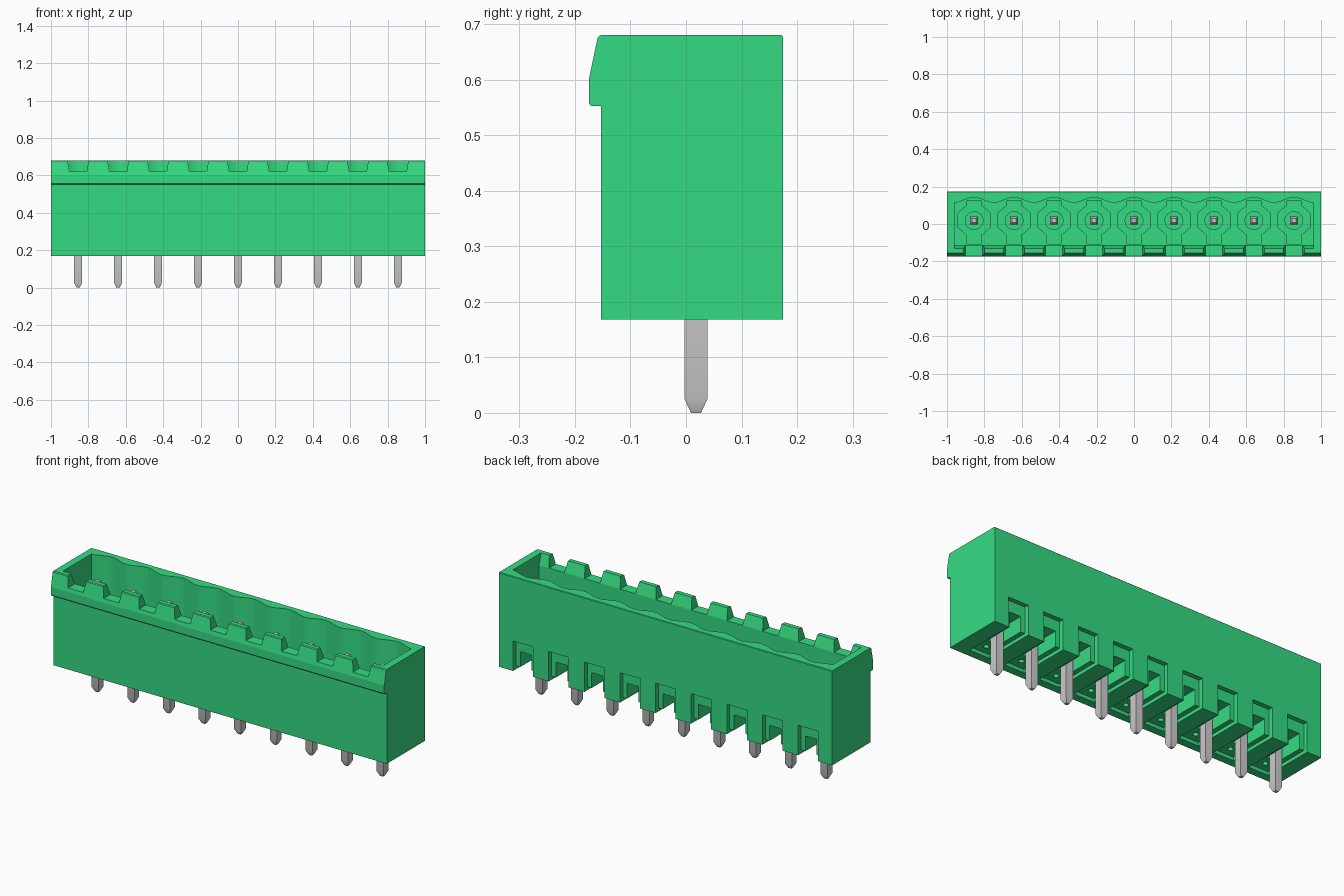
import bpy, bmesh, math
from mathutils import Vector

cube = bpy.data.objects.get("Cube")
if cube:
    bpy.data.objects.remove(cube, do_unlink=True)

PITCH = 0.2137
PIN_X = [(i - 4) * PITCH for i in range(9)]
PIN_Y = 0.018
BASE, TOP, FLOOR = 0.168, 0.68, 0.34


def material(name, rgb):
    m = bpy.data.materials.new(name)
    m.use_nodes = True
    m.diffuse_color = (*rgb, 1)
    m.node_tree.nodes["Principled BSDF"].inputs["Base Color"].default_value = (*rgb, 1)
    return m


GREEN = material("housing green", (0.036, 0.71, 0.225))
GREY = material("pin grey", (0.62, 0.62, 0.62))


def finish(name, bm, mat):
    bmesh.ops.recalc_face_normals(bm, faces=bm.faces)
    mesh = bpy.data.meshes.new(name)
    bm.to_mesh(mesh)
    bm.free()
    mesh.materials.append(mat)
    ob = bpy.data.objects.new(name, mesh)
    bpy.context.collection.objects.link(ob)
    return ob


def prism(bm, points, axis, lo, hi):
    """Extrude a 2D outline along x (points y,z), y (points x,z) or z (points x,y)."""
    def ring(t):
        coords = [list(p) for p in points]
        for c in coords:
            c.insert(axis, t)
        return [bm.verts.new(Vector(c)) for c in coords]
    a, b = ring(lo), ring(hi)
    loft(bm, [a, b])


def loft(bm, rings):
    """Skin a stack of vertex rings and cap both ends."""
    bm.faces.new(rings[0])
    bm.faces.new(rings[-1])
    for a, b in zip(rings, rings[1:]):
        for i in range(len(a)):
            j = (i + 1) % len(a)
            bm.faces.new((a[i], a[j], b[j], b[i]))


def rect(x, half, y0, y1):
    return [(x - half, y0), (x + half, y0), (x + half, y1), (x - half, y1)]


def circle(x, y, r, n):
    return [(x + r * math.cos(2 * math.pi * i / n), y + r * math.sin(2 * math.pi * i / n))
            for i in range(n)]


def cut(target, name, outlines, axis, lo, hi):
    """Subtract a set of separate prisms from the target."""
    bm = bmesh.new()
    for pts in outlines:
        prism(bm, pts, axis, lo, hi)
    cutter = finish(name, bm, GREEN)
    cutter.hide_render = True
    mod = target.modifiers.new(name, "BOOLEAN")
    mod.operation, mod.solver, mod.object = "DIFFERENCE", "EXACT", cutter
    bpy.context.view_layer.update()
    ev = target.evaluated_get(bpy.context.evaluated_depsgraph_get())
    mesh = bpy.data.meshes.new_from_object(ev)
    target.modifiers.clear()
    target.data = mesh
    bpy.data.objects.remove(cutter, do_unlink=True)


# Housing: side profile with a latch lip along the front
profile = [(-0.153, BASE), (0.175, BASE), (0.175, 0.677), (0.172, TOP), (-0.154, TOP),
           (-0.159, 0.676), (-0.175, 0.60), (-0.175, 0.557), (-0.17, 0.552), (-0.153, 0.552)]
bm = bmesh.new()
prism(bm, profile, 0, -1, 1)
housing = finish("housing", bm, GREEN)

# Open cavity with a scalloped back wall
steps = 216
wave = []
for i in range(steps + 1):
    x = 0.96 - 1.92 * i / steps
    wave.append((x, 0.128 + 0.014 * math.cos(2 * math.pi * x / PITCH)))
cut(housing, "cavity", [[(-0.96, -0.112), (0.96, -0.112)] + wave], 2, FLOOR, 0.8)

# Sloped lead-in along the inside of the front rim
cut(housing, "rim_lead_in", [[(-0.112, 0.62), (-0.13, TOP), (-0.13, 0.72), (-0.09, 0.72),
                              (-0.09, 0.62)]], 0, -0.96, 0.96)

# Latch notches in the front rim, wider at the top
cut(housing, "rim_notches",
    [[(x - 0.046, 0.62), (x + 0.046, 0.62), (x + 0.056, TOP), (x + 0.056, 0.72),
      (x - 0.056, 0.72), (x - 0.056, TOP)] for x in PIN_X], 1, -0.3, -0.09)


# Shallow keyed pocket in the floor around each pin
def pocket(x):
    right = [(0.037, -0.108), (0.037, -0.06), (0.085, -0.02), (0.085, 0.06),
             (0.037, 0.1), (0.037, 0.125)]
    return [(x + a, b) for a, b in right] + [(x - a, b) for a, b in reversed(right)]


cut(housing, "floor_pockets", [pocket(x) for x in PIN_X], 2, FLOOR - 0.03, FLOOR + 0.02)

# Shallow underside channels and stepped recesses in the back
cut(housing, "under_channels", [rect(x, 0.06, -0.11, 0.2) for x in PIN_X], 2, 0.1, 0.187)
cut(housing, "back_recesses", [rect(x, 0.06, 0.15, 0.2) for x in PIN_X], 2, 0.1, 0.33)
cut(housing, "pin_slots", [rect(x, 0.034, -0.01, 0.2) for x in PIN_X], 2, 0.1, 0.27)
cut(housing, "vent_holes", [circle(x, -0.06, 0.014, 12) for x in PIN_X], 2, 0.15, 0.22)

# Round collars at the foot of each pin inside the cavity
bm = bmesh.new()
for x in PIN_X:
    prism(bm, circle(x, PIN_Y, 0.05, 36), 2, FLOOR - 0.035, FLOOR + 0.005)
collars = finish("pin_collars", bm, GREEN)

# Square contact pins with tapered ends
bm = bmesh.new()
for x in PIN_X:
    rings = []
    for z, h in [(0, 0.009), (0.026, 0.021), (0.575, 0.021), (0.6, 0.011)]:
        rings.append([bm.verts.new((px, py, z)) for px, py in rect(x, h, PIN_Y - h, PIN_Y + h)])
    loft(bm, rings)
pins = finish("contact_pins", bm, GREY)

# Smooth the curved walls and the pin tapers, keep real edges sharp
for ob, angle in ((housing, 11), (collars, 11), (pins, 30)):
    bpy.ops.object.select_all(action="DESELECT")
    ob.select_set(True)
    bpy.context.view_layer.objects.active = ob
    bpy.ops.object.shade_smooth_by_angle(angle=math.radians(angle))
